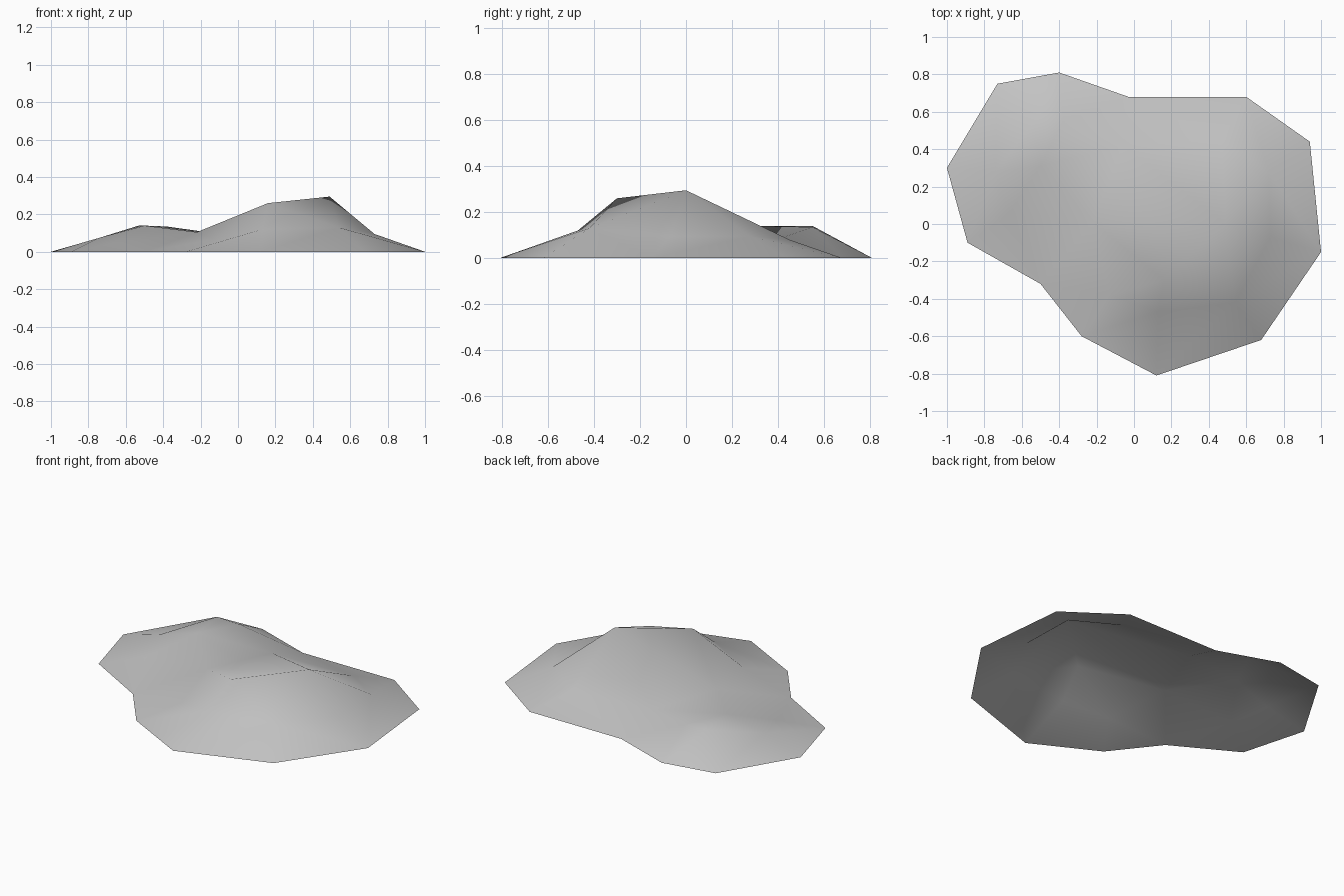
import bpy
from mathutils import Vector
from mathutils.geometry import delaunay_2d_cdt

cube = bpy.data.objects.get("Cube")
if cube:
    bpy.data.objects.remove(cube, do_unlink=True)

# One plain stone grey
stone = bpy.data.materials.new("stone_grey")
stone.use_nodes = True
grey = (0.55, 0.55, 0.55, 1)
stone.diffuse_color = grey
bsdf = next(n for n in stone.node_tree.nodes if n.type == 'BSDF_PRINCIPLED')
bsdf.inputs["Base Color"].default_value = grey
bsdf.inputs["Roughness"].default_value = 0.9

# Ground outline, counter-clockwise
outline = [(-1, .3), (-.89, -.1), (-.5, -.32), (-.28, -.6), (.12, -.81), (.68, -.62),
           (1, -.15), (.94, .44), (.6, .68), (-.03, .68), (-.4, .81), (-.73, .75)]

# Named high points of the two joined hills
peaks = {
    "summit": (.49, 0, .295),
    "shoulder": (.16, -.3, .26),
    "front_foot": (.13, -.47, .12),
    "front_left_foot": (.54, -.42, .13),
    "left_foot": (.73, -.07, .095),
    "back_left_foot": (.72, .28, .095),
    "back_foot": (.47, .45, .08),
    "saddle": (-.22, .01, .105),
    "front_right_foot": (-.13, -.38, .066),
    "valley": (-.06, .42, .09),
    "low_hill_back": (-.53, .55, .14),
    "low_hill_side": (-.38, .55, .135),
    "low_hill_front": (-.5, .31, .14),
    "low_hill_foot": (-.74, .28, .075),
    "low_slope": (-.67, .05, .045),
}
# Ridges that must stay as edges
ridges = [("summit", "saddle"), ("summit", "shoulder"), ("shoulder", "saddle"),
          ("shoulder", "front_right_foot"), ("shoulder", "front_foot"),
          ("summit", "back_foot"), ("summit", "back_left_foot"),
          ("summit", "front_left_foot"), ("low_hill_back", "low_hill_foot"),
          ("low_hill_back", "low_hill_side"), ("low_hill_front", "low_hill_back")]

points = [Vector((x, y, 0)) for x, y in outline] + [Vector(p) for p in peaks.values()]
n = len(outline)
index = {name: n + i for i, name in enumerate(peaks)}
edges = [(i, (i + 1) % n) for i in range(n)]
edges += [(index[a], index[b]) for a, b in ridges]

# Triangulate inside the outline, then lift each point to its height
flat, _, faces, origin, _, _ = delaunay_2d_cdt(
    [p.to_2d() for p in points], edges, [list(range(n))], 1, 1e-5)
verts = [(v.x, v.y, points[o[0]].z if o else 0) for v, o in zip(flat, origin)]

mesh = bpy.data.meshes.new("mound")
mesh.from_pydata(verts, [], faces)
mesh.materials.append(stone)
for poly in mesh.polygons:
    if poly.normal.z < 0:
        poly.flip()
    poly.use_smooth = True
mesh.update()
mound = bpy.data.objects.new("mound", mesh)
bpy.context.scene.collection.objects.link(mound)
